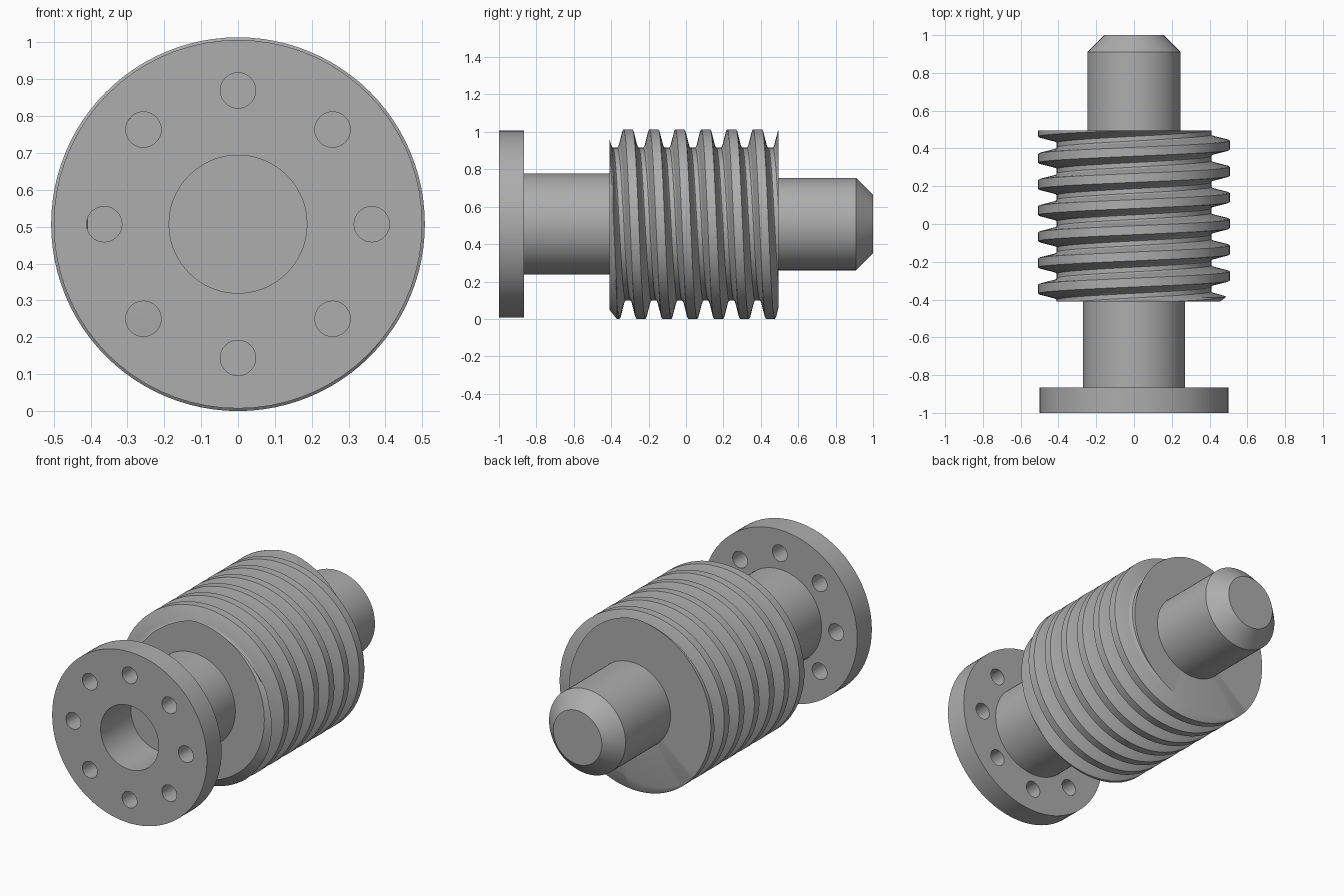
import bpy, bmesh
from math import sin, cos, pi, radians, hypot
from mathutils import Matrix, Vector

if "Cube" in bpy.data.objects:
    bpy.data.objects.remove(bpy.data.objects["Cube"])

AXIS_Z = 0.507      # height of the shaft axis
SIDES = 72

steel = bpy.data.materials.new("grey steel")
steel.use_nodes = True
GREY = (0.42, 0.42, 0.42, 1)
steel.diffuse_color = GREY
steel.node_tree.nodes["Principled BSDF"].inputs["Base Color"].default_value = GREY


def finish(bm, name):
    """Turn a bmesh built around the y axis into a named object."""
    bmesh.ops.remove_doubles(bm, verts=bm.verts, dist=1e-5)
    bmesh.ops.recalc_face_normals(bm, faces=bm.faces)
    bmesh.ops.translate(bm, verts=bm.verts, vec=(0, 0, AXIS_Z))
    mesh = bpy.data.meshes.new(name)
    bm.to_mesh(mesh)
    bm.free()
    mesh.materials.append(steel)
    obj = bpy.data.objects.new(name, mesh)
    bpy.context.collection.objects.link(obj)
    return obj


def smooth(obj):
    bpy.ops.object.select_all(action="DESELECT")
    obj.select_set(True)
    bpy.context.view_layer.objects.active = obj
    bpy.ops.object.shade_smooth_by_angle(angle=radians(30))


def lathe(name, profile):
    """Spin (radius, y) points around the y axis."""
    bm = bmesh.new()
    verts = [bm.verts.new((r, y, 0)) for r, y in profile]
    edges = [bm.edges.new(pair) for pair in zip(verts, verts[1:])]
    bmesh.ops.spin(bm, geom=verts + edges, cent=(0, 0, 0), axis=(0, 1, 0),
                   angle=2 * pi, steps=SIDES, use_merge=True)
    return finish(bm, name)


# Flange and front shaft with a blind centre bore
flange = lathe("flange_and_front_shaft", [
    (0, -0.72), (0.187, -0.72), (0.187, -1), (0.5, -1),
    (0.5, -0.865), (0.27, -0.865), (0.27, -0.4), (0, -0.4)])

# Ring of eight bolt holes through the flange
bm = bmesh.new()
for k in range(8):
    a = k * pi / 4
    place = Matrix.Translation((0.363 * sin(a), -0.93, 0.363 * cos(a)))
    bmesh.ops.create_cone(bm, cap_ends=True, segments=32, radius1=0.048, radius2=0.048,
                          depth=0.3, matrix=place @ Matrix.Rotation(pi / 2, 4, "X"))
cutter = finish(bm, "bolt_hole_cutter")
cutter.hide_render = True
cut = flange.modifiers.new("bolt_holes", "BOOLEAN")
cut.operation, cut.solver, cut.object = "DIFFERENCE", "EXACT", cutter
bpy.context.view_layer.objects.active = flange
bpy.ops.object.modifier_apply(modifier=cut.name)
bpy.data.objects.remove(cutter)
smooth(flange)

# Rear shaft with a chamfered tip
smooth(lathe("rear_shaft", [(0, 0.48), (0.247, 0.48), (0.247, 0.91), (0.157, 1), (0, 1)]))

# Worm thread: one tooth profile swept along a single-start helix
PITCH, START, FRONT, BACK = 0.1385, -0.31, -0.41, 0.495
half = [(0.0235, 0.507), (0.0275, 0.5), (0.045, 0.43), (0.05, 0.416), (0.057, 0.409)]
tooth = [(-y, r) for y, r in reversed(half)] + half
STEPS = 96
bm = bmesh.new()
rings = []
for i in range(STEPS + 1):
    a = 2 * pi * i / STEPS
    rings.append([bm.verts.new((r * sin(a), START + PITCH * (turn + i / STEPS) + y, r * cos(a)))
                  for turn in range(-3, 9) for y, r in tooth])
for r0, r1 in zip(rings, rings[1:]):
    for j in range(len(r0) - 1):
        bm.faces.new((r0[j], r0[j + 1], r1[j + 1], r1[j]))
bmesh.ops.remove_doubles(bm, verts=bm.verts, dist=1e-5)


def slice_at(y, **clear):
    geom = bm.verts[:] + bm.edges[:] + bm.faces[:]
    return bmesh.ops.bisect_plane(bm, geom=geom, dist=1e-6, plane_co=(0, y, 0),
                                  plane_no=(0, 1, 0), **clear)["geom_cut"]


# Trim both ends flat and close them
for y, clear in ((FRONT, {"clear_inner": True}), (BACK, {"clear_outer": True})):
    rim = [e for e in slice_at(y, **clear) if isinstance(e, bmesh.types.BMEdge)]
    centre = bm.verts.new((0, y, 0))
    for e in rim:
        bm.faces.new((e.verts[0], e.verts[1], centre))

# Chamfer the leading end of the thread
for y in (FRONT + 0.02, FRONT + 0.04):
    slice_at(y)
for v in bm.verts:
    limit = 0.457 + 1.25 * (v.co.y - FRONT)
    r = hypot(v.co.x, v.co.z)
    if r > limit:
        v.co = Vector((v.co.x * limit / r, v.co.y, v.co.z * limit / r))
smooth(finish(bm, "worm_thread"))
